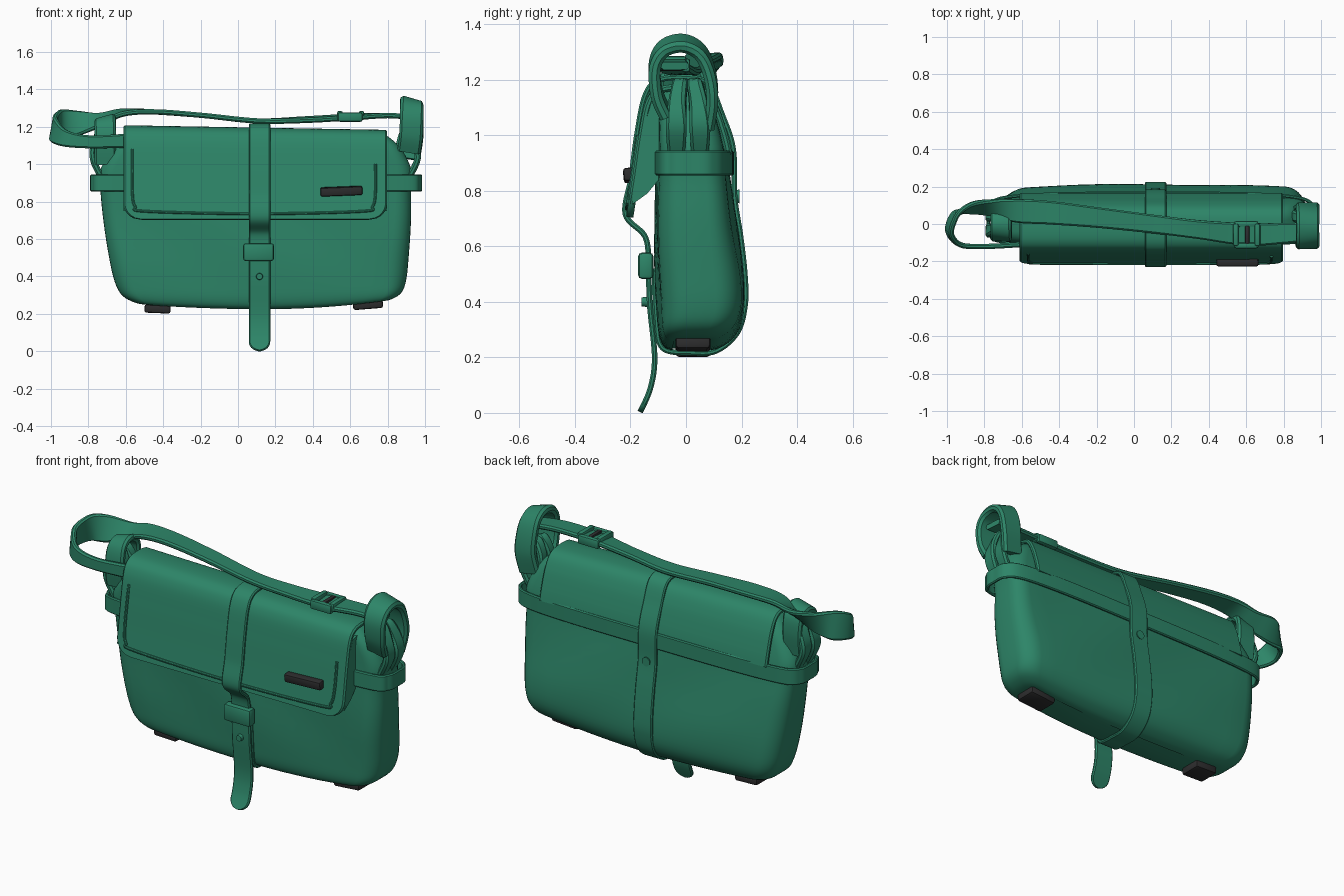
import bpy, bmesh, math
from mathutils import Vector, Matrix

def material(name, rgb):
    m = bpy.data.materials.new(name)
    m.diffuse_color = (*rgb, 1)
    return m

GREEN = material("green leather", (0.026, 0.235, 0.138))
DARK = material("dark grey", (0.026, 0.026, 0.027))

def finish(name, bm, mat):
    bmesh.ops.recalc_face_normals(bm, faces=bm.faces[:])
    me = bpy.data.meshes.new(name)
    bm.to_mesh(me)
    bm.free()
    me.materials.append(mat)
    ob = bpy.data.objects.new(name, me)
    bpy.context.collection.objects.link(ob)
    return ob

def spline(pts, n=8, closed=False):
    """Catmull-Rom through tuples of any length."""
    out, c = [], len(pts)
    get = (lambda i: pts[i % c]) if closed else (lambda i: pts[max(0, min(c - 1, i))])
    for i in range(c if closed else c - 1):
        a, b, d, e = (get(i + k) for k in (-1, 0, 1, 2))
        for s in range(n):
            t = s / n
            out.append([0.5 * (2*q + (r-p)*t + (2*p-5*q+4*r-u)*t*t + (3*q-p-3*r+u)*t**3)
                        for p, q, r, u in zip(a, b, d, e)])
    if not closed:
        out.append(list(pts[-1]))
    return out

def loft(bm, rings, closed=False):
    rows = [[bm.verts.new(p) for p in r] for r in rings]
    k = len(rows[0])
    for i in range(len(rows) if closed else len(rows) - 1):
        a, b = rows[i], rows[(i + 1) % len(rows)]
        for j in range(k):
            bm.faces.new((a[j], a[(j+1) % k], b[(j+1) % k], b[j]))
    if not closed:
        bm.faces.new(rows[0])
        bm.faces.new(rows[-1])

def ribbon(name, pts, thick, closed=False, tip=0, n=8, mat=GREEN):
    """Flat strap. Each point is x, y, z and a full-width vector; tip rounds the last end."""
    s = spline(pts, n, closed)
    P = [Vector(p[:3]) for p in s]
    c, rest = len(P), [0.0] * len(P)
    for i in range(c - 2, -1, -1):
        rest[i] = rest[i+1] + (P[i+1] - P[i]).length
    rings = []
    for i in range(c):
        a, b = (i-1, (i+1) % c) if closed else (max(i-1, 0), min(i+1, c-1))
        t = (P[b] - P[a]).normalized()
        w = Vector(s[i][3:6])
        size = w.length
        w = (w - t * w.dot(t)).normalized()
        nn = t.cross(w)
        h = size / 2
        if tip and rest[i] < tip:
            h -= tip - math.sqrt(max(0, tip**2 - (tip - rest[i])**2))
            h = max(h, 0.004)
        e, k = thick / 2, min(thick * 0.3, h * 0.5)
        rings.append([P[i] + w*u + nn*v for u, v in
                      ((-h, -e+k), (-h+k, -e), (h-k, -e), (h, -e+k),
                       (h, e-k), (h-k, e), (-h+k, e), (-h, e-k))])
    bm = bmesh.new()
    loft(bm, rings, closed)
    return finish(name, bm, mat)

def box(name, loc, size, mat=GREEN, bevel=0.01, rot=(0, 0, 0)):
    bm = bmesh.new()
    bmesh.ops.create_cube(bm, size=1)
    bmesh.ops.scale(bm, vec=size, verts=bm.verts[:])
    bmesh.ops.bevel(bm, geom=bm.edges[:], offset=bevel, segments=2, affect='EDGES', profile=0.5)
    ob = finish(name, bm, mat)
    ob.location, ob.rotation_euler = loc, rot
    return ob

def stud(name, loc, r, depth):
    bm = bmesh.new()
    bmesh.ops.create_cone(bm, cap_ends=True, segments=14, radius1=r, radius2=r * 0.8, depth=depth,
                          matrix=Matrix.Rotation(math.pi / 2, 4, 'X'))
    finish(name, bm, GREEN).location = loc

# main bag body: stacked rounded sections (z, x min, x max, y min, y max)
sections = spline([
    (0.225, -0.48, 0.76, -0.05, 0.09), (0.238, -0.55, 0.82, -0.08, 0.13),
    (0.28, -0.62, 0.875, -0.098, 0.18), (0.36, -0.66, 0.90, -0.105, 0.21),
    (0.50, -0.69, 0.913, -0.11, 0.208), (0.70, -0.72, 0.925, -0.11, 0.178),
    (0.85, -0.735, 0.925, -0.11, 0.155), (0.96, -0.74, 0.93, -0.11, 0.142),
    (1.08, -0.67, 0.875, -0.108, 0.11), (1.15, -0.60, 0.80, -0.09, 0.07),
    (1.17, -0.57, 0.76, -0.06, 0.045)], 4)

def section(z, x0, x1, y0, y1):
    cx, hx, cy, hy = (x0+x1)/2, (x1-x0)/2, (y0+y1)/2, (y1-y0)/2
    r, ring = hy * 0.62, []
    for q, (sx, sy) in enumerate(((1, 1), (-1, 1), (-1, -1), (1, -1))):
        for k in range(7):
            a = math.pi/2 * (q + k/6)
            ring.append((sx*(hx-r) + r*math.cos(a), sy*(hy-r) + r*math.sin(a)))
        if q in (0, 2):
            ring += [(sx*(hx-r)*(1 - k/7), sy*hy) for k in range(1, 14)]
    out = []
    for x, y in ring:
        u = x / hx
        y *= 1 - 0.12 * u * u
        y += 0.005 * math.sin(7*x + 9*z) * math.sin(math.pi * min(1, max(0, z - 0.2)))
        low = max(0, 0.6 - z)   # bottom sags in the middle
        out.append((cx + x, cy + y, z + low * (0.11 if u > 0 else 0.06) * u * u))
    return out

bm = bmesh.new()
loft(bm, [section(*s) for s in sections])
finish("bag_body", bm, GREEN)

# flap sheet running from the back seam over the top to the front
flap_path = [(0.154, 0.93), (0.138, 1.0), (0.106, 1.1), (0.065, 1.165), (0.0, 1.183), (-0.09, 1.175),
             (-0.133, 1.125), (-0.158, 1.0), (-0.18, 0.85), (-0.203, 0.705)]
flap = ribbon("front_flap", [(0.092, y, z, 1.41, 0, 0) for y, z in flap_path], 0.026, tip=0.09, n=12)
for v in flap.data.vertices:      # the top edge drops to the right
    v.co.z -= 0.09 * max(0, v.co.z - 1.0) * (v.co.x - 0.05)

# flap side skirts, closing the wedge between flap and body
for side, x in (("left", -0.603), ("right", 0.787)):
    bm = bmesh.new()
    prof = [(-0.195, 0.75), (-0.14, 0.79), (-0.09, 0.85), (-0.08, 1.13), (-0.125, 1.12), (-0.16, 1.0)]
    loft(bm, [[(x + d, y, z) for y, z in prof] for d in (-0.01, 0.01)])
    finish(side + "_flap_skirt", bm, GREEN)

# raised edge piping on the flap
ribbon("flap_piping", [(x, y, z, 0, 0.02, 0) for x, y, z in (
    (-0.565, -0.153, 1.08), (-0.565, -0.17, 1.0), (-0.565, -0.192, 0.85), (-0.55, -0.204, 0.775),
    (-0.49, -0.208, 0.748), (0.1, -0.21, 0.735), (0.66, -0.208, 0.748), (0.72, -0.204, 0.775),
    (0.735, -0.192, 0.85), (0.735, -0.17, 1.0))], 0.014)

# closing strap: under the bag, up the back, over the flap, hanging tongue
strap = [(-0.113, 0.52), (-0.108, 0.35), (-0.085, 0.235), (0.02, 0.217), (0.11, 0.224), (0.185, 0.29),
         (0.213, 0.39), (0.212, 0.5), (0.196, 0.64), (0.175, 0.78), (0.17, 0.95), (0.128, 1.08),
         (0.08, 1.185), (0.0, 1.208), (-0.10, 1.198), (-0.148, 1.14), (-0.177, 1.0), (-0.197, 0.85),
         (-0.218, 0.715), (-0.145, 0.63), (-0.135, 0.5), (-0.13, 0.38), (-0.113, 0.2),
         (-0.128, 0.09), (-0.165, 0.003)]
ribbon("closing_strap", [(0.115, y, z, 0.115, 0, 0) for y, z in strap], 0.02, tip=0.055, n=10)
box("strap_keeper", (0.11, -0.145, 0.53), (0.165, 0.055, 0.095), bevel=0.014)
stud("front_stud", (0.115, -0.145, 0.40), 0.02, 0.03)
stud("back_stud", (0.115, 0.18, 0.78), 0.025, 0.025)

# belt wrapping the whole bag below the seam
belt = [(-0.78, 0.02), (-0.772, 0.09), (-0.70, 0.14), (-0.4, 0.161), (0.1, 0.164), (0.6, 0.161),
        (0.88, 0.14), (0.965, 0.09), (0.975, 0.02), (0.965, -0.05), (0.88, -0.095), (0.4, -0.115),
        (-0.3, -0.115), (-0.7, -0.095), (-0.77, -0.05)]
ribbon("side_belt", [(x, y, 0.90, 0, 0, 0.09) for x, y in belt], 0.018, closed=True)

# shoulder strap with the loose twisted loop at the left
ribbon("shoulder_strap", [
    (-0.60, -0.11, 1.125, 0, 0, 0.075), (-0.80, -0.12, 1.12, 0, 0, 0.07),
    (-0.93, -0.11, 1.14, 0, 0, 0.09), (-0.985, -0.04, 1.185, 0.02, 0, 0.13),
    (-0.95, 0.05, 1.215, 0.03, 0.0, 0.15), (-0.86, 0.085, 1.22, 0, 0.05, 0.13),
    (-0.74, 0.085, 1.235, 0, 0.09, 0.07), (-0.62, 0.07, 1.275, 0, 0.125, 0.02),
    (-0.45, 0.06, 1.28, 0, 0.125, 0), (-0.2, 0.035, 1.262, 0, 0.11, 0),
    (0.1, 0.0, 1.232, 0, 0.10, 0), (0.35, -0.03, 1.238, 0, 0.10, 0.01),
    (0.6, -0.055, 1.252, 0, 0.12, 0.01), (0.8, -0.05, 1.26, 0, 0.11, 0),
    (0.94, -0.04, 1.25, 0, 0.10, 0)], 0.028)

# strap adjuster
for y in (-0.115, 0.0):
    box("adjuster_side", (0.6, y, 1.252), (0.13, 0.03, 0.05), bevel=0.01)
for x in (0.545, 0.66):
    box("adjuster_end", (x, -0.058, 1.26), (0.03, 0.12, 0.05), bevel=0.01)
box("adjuster_bar", (0.605, -0.058, 1.255), (0.025, 0.10, 0.045), DARK, 0.008)

# wide arched loop at the right end
ribbon("right_loop", [(x, y, z, 0.12, 0, -0.035) for x, y, z in (
    (0.915, -0.07, 1.07), (0.925, -0.105, 1.15), (0.928, -0.112, 1.25), (0.928, -0.08, 1.312),
    (0.928, -0.015, 1.332), (0.928, 0.045, 1.305), (0.928, 0.08, 1.24), (0.928, 0.095, 1.14),
    (0.91, 0.08, 1.03))], 0.042)

# crumpled loop at the left end
ribbon("left_loop", [(-0.71, y, z, 0.11, 0, 0.03) for y, z in (
    (-0.06, 1.0), (-0.075, 1.12), (-0.055, 1.21), (0.0, 1.24), (0.055, 1.21), (0.07, 1.12),
    (0.06, 1.0))], 0.036)

# folded tabs joining the loops to the bag ends
for name, x, s in (("left", -0.70, -1), ("right", 0.885, 1)):
    for y in (-0.035, 0.05):
        ribbon(name + "_tab", [
            (x + s*0.03, y, 0.93, 0, 0.06, 0), (x + s*0.075, y, 1.03, 0, 0.075, 0),
            (x + s*0.06, y*0.9, 1.12, 0.02, 0.06, 0), (x + s*0.02, y*0.6, 1.19, 0.02, 0.05, 0),
            (x - s*0.02, y*0.8, 1.12, 0, 0.06, 0), (x - s*0.03, y, 1.0, 0, 0.07, 0)], 0.034)

# dark plate on the flap and dark feet
box("flap_plate", (0.553, -0.203, 0.856), (0.225, 0.045, 0.047), DARK, 0.01, (0.1, -0.04, 0))
box("left_foot", (-0.43, 0.025, 0.226), (0.14, 0.125, 0.044), DARK, 0.012, (0, 0.04, 0))
box("right_foot", (0.695, 0.025, 0.25), (0.16, 0.125, 0.048), DARK, 0.012, (0, -0.08, 0))

bpy.ops.object.select_all(action='SELECT')
bpy.context.view_layer.objects.active = bpy.data.objects["bag_body"]
bpy.ops.object.shade_smooth_by_angle(angle=math.radians(38))
